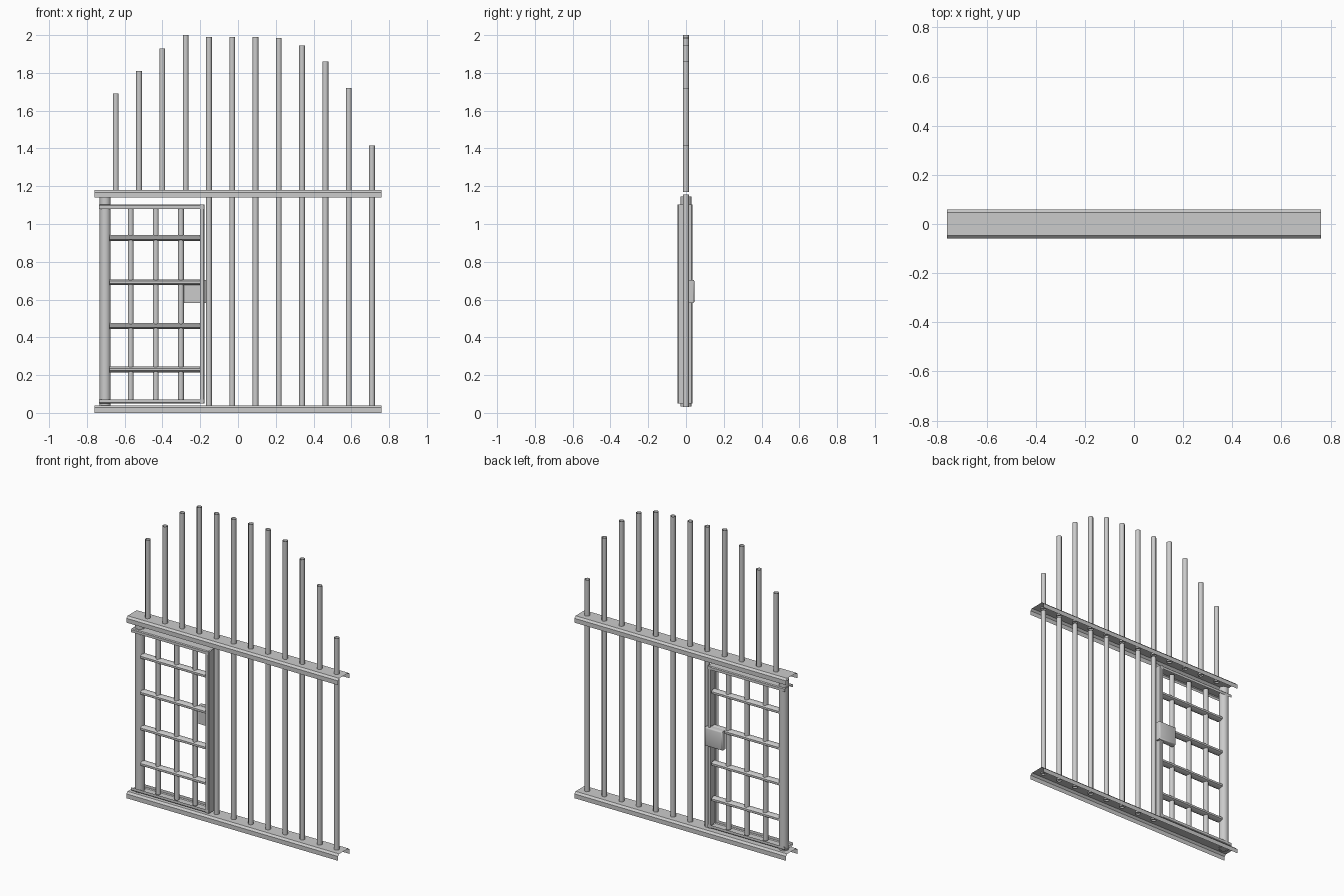
import bpy, bmesh, math
from mathutils import Vector

if "Cube" in bpy.data.objects:
    bpy.data.objects.remove(bpy.data.objects["Cube"])


def finish(name, bm, angle=50):
    bmesh.ops.recalc_face_normals(bm, faces=bm.faces)
    me = bpy.data.meshes.new(name)
    bm.to_mesh(me)
    bm.free()
    ob = bpy.data.objects.new(name, me)
    bpy.context.collection.objects.link(ob)
    bpy.ops.object.select_all(action='DESELECT')
    ob.select_set(True)
    bpy.context.view_layer.objects.active = ob
    bpy.ops.object.shade_smooth_by_angle(angle=math.radians(angle))
    return ob


def sweep(name, a, b, u, profile, closed=False):
    """Extrude an open or closed (y, u) profile from point a to point b."""
    bm = bmesh.new()
    rings = [[bm.verts.new(Vector(p) + Vector((0, y, 0)) + Vector(u) * h)
              for y, h in profile] for p in (a, b)]
    n = len(profile)
    for i in range(n if closed else n - 1):
        j = (i + 1) % n
        bm.faces.new((rings[0][i], rings[0][j], rings[1][j], rings[1][i]))
    return finish(name, bm, 50 if closed else 35)


def oval(ry, ru, n=8):
    return [(ry * math.cos(2 * math.pi * (i + .5) / n),
             ru * math.sin(2 * math.pi * (i + .5) / n)) for i in range(n)]


def upright(name, x, z0, z1, r=0.0165, y=0, n=8):
    return sweep(name, (x, y, z0), (x, y, z1), (1, 0, 0), oval(r, r, n), True)


def channel(w, h, c):
    """Folded sheet channel, open underneath."""
    return [(-w, 0), (-w, h - c), (-w + c, h), (w - c, h), (w, h - c), (w, 0)]


# Bottom and top channel rails
for name, z in (("bottom_rail", 0), ("top_rail", 1.14)):
    sweep(name, (-0.76, 0, z), (0.76, 0, z), (0, 0, 1), channel(0.059, 0.04, 0.012))

# Upper bars with arched tops, and full bars beside the door
tops = [1.69, 1.81, 1.93, 2.0, 1.99, 1.99, 1.99, 1.985, 1.945, 1.86, 1.72, 1.415]
for i, top in enumerate(tops):
    x = -0.647 + 0.1233 * i
    upright("upper_bar", x, 1.17, top)
    if i >= 4:
        upright("lower_bar", x, 0.03, 1.155)

# Hinge post
upright("hinge_post", -0.703, 0.035, 1.145, 0.03, n=12)

# Door frame made from channels facing inwards
yc = -0.006
prof = channel(0.04, 0.022, 0.005)
sweep("door_frame_top", (-0.735, yc, 1.08), (-0.18, yc, 1.08), (0, 0, 1), prof)
sweep("door_frame_bottom", (-0.735, yc, 0.072), (-0.18, yc, 0.072), (0, 0, -1), prof)
sweep("door_stile", (-0.2, yc, 0.05), (-0.2, yc, 1.102), (1, 0, 0), prof)

# Door bars
for x in (-0.568, -0.435, -0.302):
    upright("door_bar", x, 0.06, 1.09, y=yc)
for z in (0.23, 0.46, 0.692, 0.926):
    sweep("door_crossbar", (-0.68, yc, z), (-0.195, yc, z), (0, 0, 1),
          oval(0.026, 0.0165), True)

# Lock box on the back of the door
bm = bmesh.new()
bmesh.ops.create_cube(bm, size=1)
for v in bm.verts:
    v.co = (-0.228 + v.co.x * 0.125, 0.028 + v.co.y * 0.034, 0.643 + v.co.z * 0.122)
edges = [e for e in bm.edges if all(v.co.y > 0.03 for v in e.verts)]
bmesh.ops.bevel(bm, geom=edges, offset=0.008, segments=2, affect='EDGES', profile=0.5)
finish("lock_box", bm)
